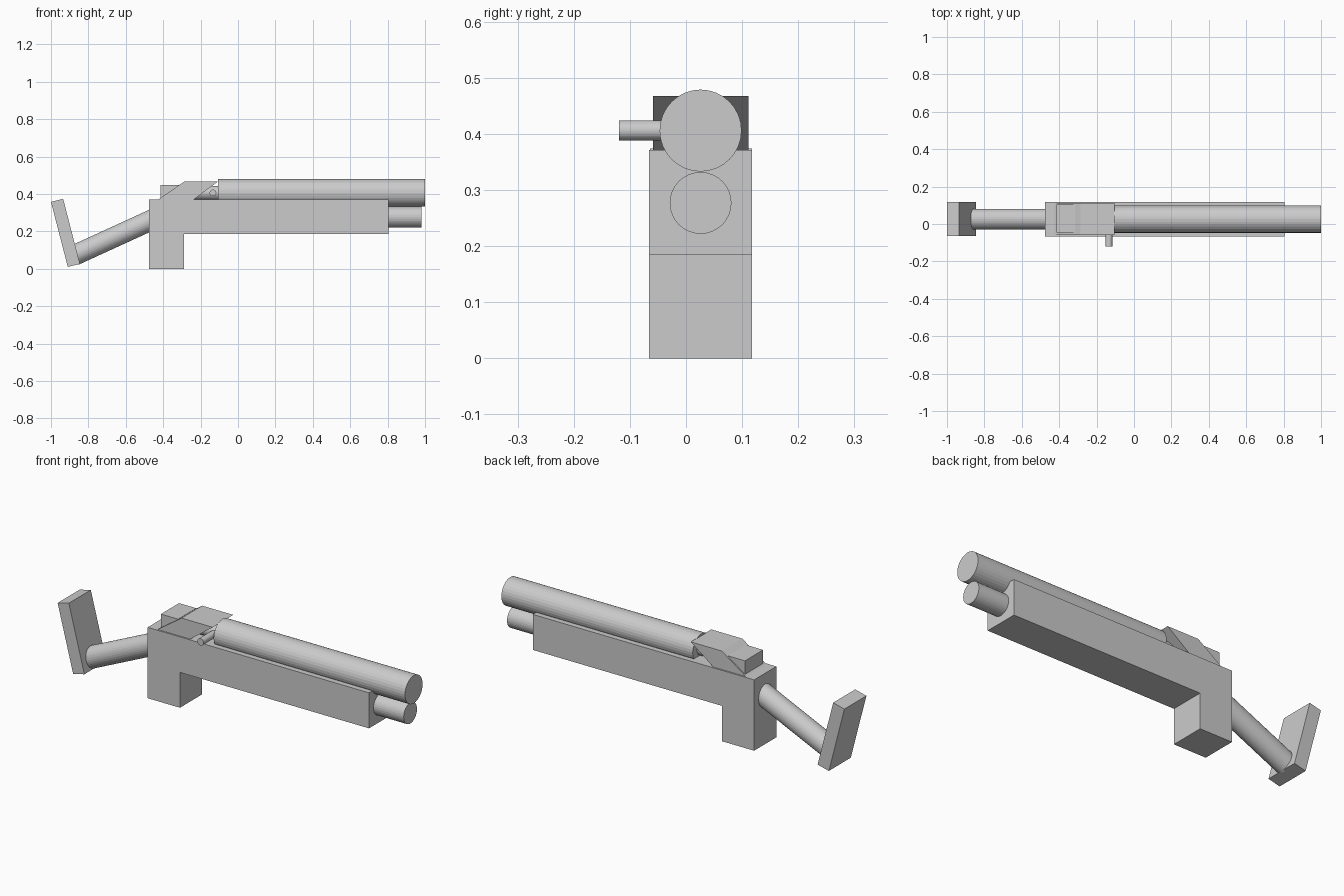
import bpy, bmesh
from mathutils import Vector

if "Cube" in bpy.data.objects:
    bpy.data.objects.remove(bpy.data.objects["Cube"])

YC = 0.026  # centre line of the main parts


def prism(name, profile, y0, y1):
    """Extrude an x-z outline along y."""
    bm = bmesh.new()
    face = bm.faces.new([bm.verts.new((x, y0, z)) for x, z in profile])
    ext = bmesh.ops.extrude_face_region(bm, geom=[face])
    verts = [v for v in ext["geom"] if isinstance(v, bmesh.types.BMVert)]
    bmesh.ops.translate(bm, verts=verts, vec=(0, y1 - y0, 0))
    bmesh.ops.recalc_face_normals(bm, faces=bm.faces)
    mesh = bpy.data.meshes.new(name)
    bm.to_mesh(mesh)
    bm.free()
    obj = bpy.data.objects.new(name, mesh)
    bpy.context.collection.objects.link(obj)
    return obj


def rod(name, start, end, radius):
    """Flat-faced cylinder between two points."""
    a, b = Vector(start), Vector(end)
    bpy.ops.mesh.primitive_cylinder_add(vertices=32, radius=radius,
                                        depth=(b - a).length, location=(a + b) / 2)
    obj = bpy.context.object
    obj.name = name
    obj.rotation_euler = (b - a).to_track_quat('Z', 'Y').to_euler()
    return obj


# L-shaped body with grip
prism("body_and_grip", [(-0.477, 0), (-0.29, 0), (-0.29, 0.185), (0.805, 0.185),
                        (0.805, 0.371), (-0.477, 0.371)], -0.066, 0.118)

# slanted receiver cover and rear block
prism("receiver_cover", [(-0.43, 0.368), (-0.24, 0.368), (-0.105, 0.468),
                         (-0.285, 0.468)], -0.059, 0.111)
prism("rear_block", [(-0.415, 0.36), (-0.315, 0.36), (-0.315, 0.449),
                     (-0.415, 0.449)], -0.045, 0.105)

# barrel, lower tube, bolt and bolt handle
rod("barrel", (-0.108, YC, 0.406), (1.0, YC, 0.406), 0.073)
rod("lower_tube", (0.75, YC, 0.277), (0.98, YC, 0.277), 0.055)
rod("bolt", (-0.26, YC, 0.406), (-0.10, YC, 0.406), 0.037)
rod("bolt_handle", (-0.134, -0.119, 0.406), (-0.134, YC, 0.406), 0.018)

# stock arm and shoulder pad
rod("stock_arm", (-0.875, YC, 0.072), (-0.44, YC, 0.271), 0.055)
prism("shoulder_pad", [(-1.0, 0.358), (-0.91, 0.01), (-0.845, 0.026),
                       (-0.935, 0.374)], -0.064, 0.118)
